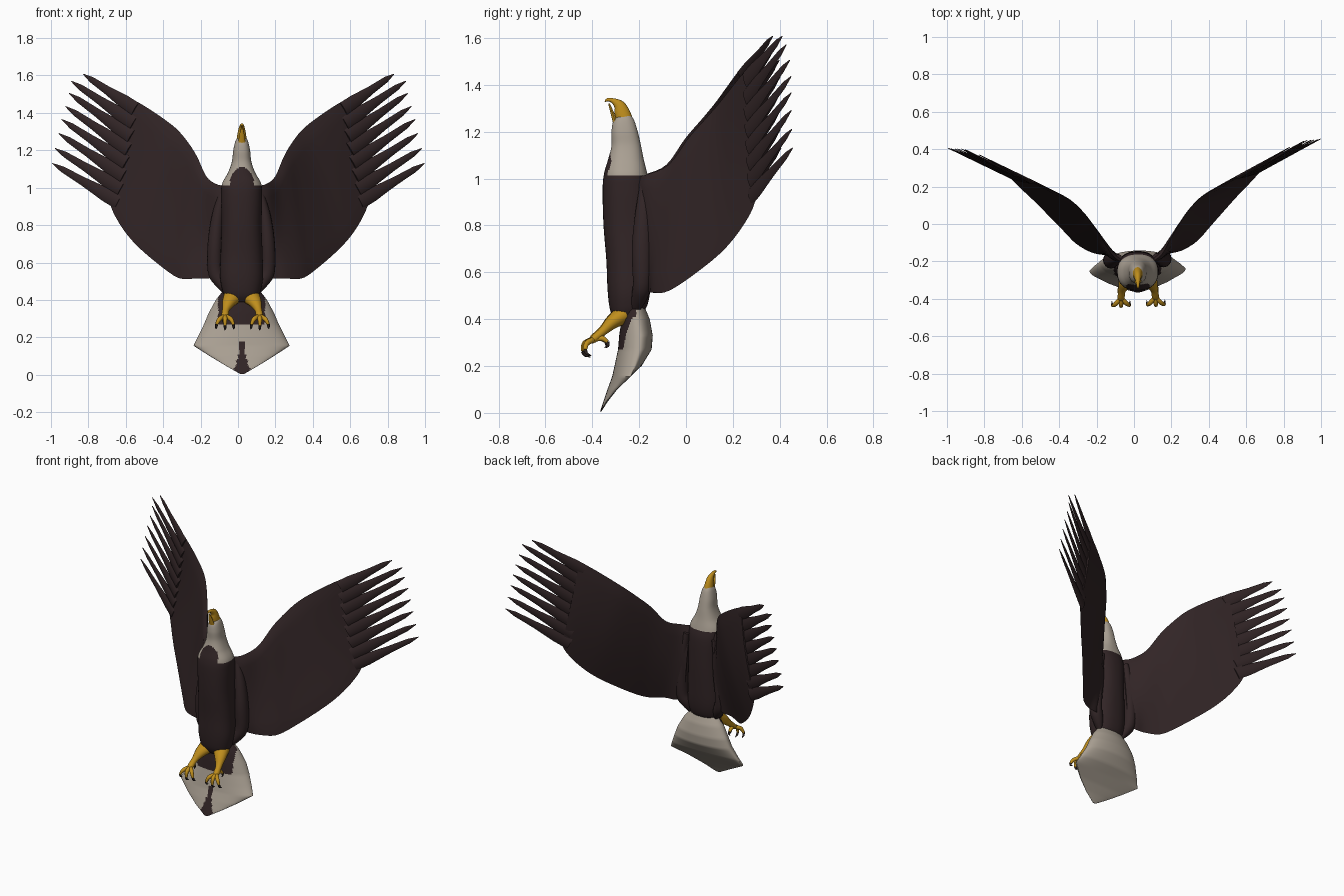
import bpy, bmesh, math
from mathutils import Vector, Matrix

if "Cube" in bpy.data.objects:
    bpy.data.objects.remove(bpy.data.objects["Cube"])


def material(name, rgb):
    m = bpy.data.materials.new(name)
    m.diffuse_color = (*rgb, 1)
    m.use_nodes = True
    m.node_tree.nodes["Principled BSDF"].inputs["Base Color"].default_value = m.diffuse_color
    return m


BROWN = material("dark brown plumage", (0.031, 0.018, 0.019))
WHITE = material("warm white plumage", (0.40, 0.35, 0.29))
YELLOW = material("golden yellow", (0.52, 0.27, 0.012))
CLAW = material("claw brown", (0.03, 0.02, 0.018))

# the whole bird is turned very slightly about z
PLACE = Matrix.Translation((0.013, 0, 0)) @ Matrix.Rotation(0.025, 4, 'Z')


def lerp(a, b, t):
    return [p + (q - p) * t for p, q in zip(a, b)]


def refine(rows, n, smooth=True):
    """Interpolate a table of rows, n steps per interval."""
    out = []
    for i in range(len(rows) - 1):
        p0, p1 = rows[max(i - 1, 0)], rows[i]
        p2, p3 = rows[i + 1], rows[min(i + 2, len(rows) - 1)]
        for k in range(n):
            t = k / n
            if smooth:
                out.append([0.5 * (2 * b + (c - a) * t + (2 * a - 5 * b + 4 * c - d) * t * t
                                   + (3 * b - a - 3 * c + d) * t ** 3)
                            for a, b, c, d in zip(p0, p1, p2, p3)])
            else:
                out.append(lerp(p1, p2, t))
    return out + [list(rows[-1])]


def loft(name, rings, mats, rule=None, angle=50):
    """Skin closed rings of points, cap the ends, colour faces by rule."""
    bm = bmesh.new()
    vs = [[bm.verts.new(p) for p in r] for r in rings]
    n = len(rings[0])
    for a, b in zip(vs, vs[1:]):
        for i in range(n):
            bm.faces.new((a[i], a[(i + 1) % n], b[(i + 1) % n], b[i]))
    bm.faces.new(vs[0])
    bm.faces.new(vs[-1])
    bmesh.ops.recalc_face_normals(bm, faces=bm.faces)
    if rule:
        for f in bm.faces:
            f.material_index = rule(f.calc_center_median(), f.normal)
    bm.transform(PLACE)
    me = bpy.data.meshes.new(name)
    bm.to_mesh(me)
    bm.free()
    ob = bpy.data.objects.new(name, me)
    bpy.context.collection.objects.link(ob)
    for m in mats:
        me.materials.append(m)
    bpy.ops.object.select_all(action='DESELECT')
    ob.select_set(True)
    bpy.context.view_layer.objects.active = ob
    bpy.ops.object.shade_smooth_by_angle(angle=math.radians(angle))
    return ob


def tube(name, rows, side, mat, seg=12, steps=4, smooth=True):
    """Elliptical tube; rows are x, y, z, half width along side, half depth."""
    rows = refine(rows, steps, smooth)
    pts = [Vector(r[:3]) for r in rows]
    rings = []
    for i, r in enumerate(rows):
        tan = (pts[min(i + 1, len(pts) - 1)] - pts[max(i - 1, 0)]).normalized()
        u = (Vector(side) - tan * tan.dot(Vector(side))).normalized()
        v = tan.cross(u)
        rings.append([pts[i] + u * r[3] * math.cos(a) + v * r[4] * math.sin(a)
                      for a in (2 * math.pi * k / seg for k in range(seg))])
    return loft(name, rings, [mat])


def spow(v, e):
    return math.copysign(abs(v) ** e, v)


# body, neck and head: z, front y, back y, half width
BODY = [(.39, -.30, -.22, .07), (.42, -.318, -.19, .09), (.46, -.328, -.165, .105),
        (.53, -.335, -.152, .115), (.65, -.34, -.147, .112), (.8, -.352, -.145, .107),
        (.95, -.356, -.15, .11), (1.02, -.35, -.165, .105), (1.08, -.333, -.18, .073),
        (1.14, -.318, -.192, .052), (1.2, -.318, -.206, .045), (1.25, -.308, -.222, .033),
        (1.275, -.275, -.24, .018)]
rings = []
for z, yf, yb, w in refine(BODY, 8):
    rings.append([(w * spow(math.cos(a), .85), (yf + yb) / 2 + (yb - yf) / 2 * spow(math.sin(a), .85), z)
                  for a in (2 * math.pi * k / 64 for k in range(64))])


def head_rule(c, n):
    limit = 1.01
    if c.y < -.27 and abs(c.x) < .065:      # dark bib on the throat
        limit += .1 * math.sqrt(1 - (c.x / .065) ** 2)
    return int(c.z > limit)


loft("body_and_head", rings, [BROWN, WHITE], head_rule)

# tail fan: z, half width, front y, back y, edge y
TAIL = [(.46, .09, -.26, -.18, -.22), (.40, .137, -.275, -.155, -.21), (.33, .175, -.285, -.142, -.2),
        (.27, .20, -.29, -.147, -.205), (.20, .235, -.305, -.19, -.225), (.155, .257, -.315, -.24, -.243),
        (.10, .172, -.335, -.295, -.30), (.05, .09, -.352, -.333, -.34), (.005, .012, -.367, -.362, -.364)]
rings = []
for z, w, yf, yb, ye in refine(TAIL, 6, False):
    rings.append([(w * math.cos(a), ye + ((yb if math.sin(a) > 0 else yf) - ye) * abs(math.sin(a)), z)
                  for a in (2 * math.pi * k / 96 for k in range(96))])


def tail_rule(c, n):
    if n.y > 0 and c.z > .1:
        return 0
    patch = c.z > .275 and abs(c.x) < .125
    stripe = n.y < 0 and c.z < .18 and abs(c.x) < .012 + .045 * (1 - c.z / .18) ** 2
    return int(patch or stripe)


loft("tail", rings, [WHITE, BROWN], tail_rule)

# beak, opened and pointing up
tube("upper_beak", [(0, -.258, 1.235, .030, .036), (0, -.272, 1.28, .024, .033), (0, -.285, 1.312, .018, .024),
                    (0, -.312, 1.332, .011, .011), (0, -.335, 1.336, .007, .007), (0, -.346, 1.328, .002, .002)],
     (1, 0, 0), YELLOW, 16)
tube("lower_beak", [(0, -.296, 1.225, .022, .012), (0, -.308, 1.26, .017, .009),
                    (0, -.32, 1.295, .011, .006), (0, -.329, 1.32, .004, .003)], (1, 0, 0), YELLOW)

# wing ribs: leading edge point, trailing edge point, thickness
RIBS = [(.09, -.20, 1.01, .12, -.18, .53, .03), (.135, -.165, 1.02, .175, -.16, .515, .045),
        (.185, -.08, 1.06, .24, -.15, .515, .045), (.235, 0, 1.17, .325, -.10, .515, .04),
        (.285, .07, 1.25, .40, -.02, .56, .035), (.345, .13, 1.32, .53, .12, .67, .03),
        (.44, .185, 1.392, .61, .2, .76, .024), (.53, .23, 1.45, .665, .257, .85, .018),
        (.58, .255, 1.475, .69, .28, .91, .012)]
# primary feather tips, top to bottom
TIPS = [(.83, .39, 1.607), (.895, .405, 1.57), (.905, .42, 1.505), (.925, .425, 1.435),
        (.945, .425, 1.365), (.96, .425, 1.29), (.98, .427, 1.21), (.995, .43, 1.13)]
WIDTHS = [(0, .040), (.2, .038), (.38, .030), (.55, .023), (.85, .016), (1, .002)]
N = 14

for s, label in ((1, "right"), (-1, "left")):
    flip = Vector((s, 1, 1))

    # wing panel
    ribs = refine(RIBS, 4)
    mids = [(Vector(r[:3]) + Vector(r[3:6])) / 2 for r in ribs]
    rings = []
    for i, r in enumerate(ribs):
        le, te = Vector(r[:3]), Vector(r[3:6])
        span = mids[min(i + 1, len(mids) - 1)] - mids[max(i - 1, 0)]
        nor = span.cross(le - te).normalized()
        if nor.y < 0:
            nor = -nor
        ring = []
        for k in range(2 * N):
            u = k / N if k <= N else 2 - k / N
            t = r[6] * .5 * (2.2 * math.sqrt(u) * (1 - u) + .1)
            p = le.lerp(te, u) + nor * (.012 * math.sin(math.pi * u) + (t if k <= N else -t))
            ring.append(p * flip)
        rings.append(ring)
    loft(label + "_wing", rings, [BROWN])

    # separated primary feathers
    le, te = Vector(RIBS[-1][:3]), Vector(RIBS[-1][3:6])
    for i, tip in enumerate(TIPS):
        tip = Vector(tip)
        root = le.lerp(te, (i + .5) / 8)
        root = root - (tip - root) * .12
        rows = [(*(root.lerp(tip, t) * flip), w, .009 * (1 - t) + .002) for t, w in WIDTHS]
        tube(f"{label}_primary_feather_{i + 1}", rows, (le - te) * flip, BROWN, 8, 2, False)

    # flank feathers between body and wing
    tube(label + "_flank", [(s * .10, -.18, .97, .02, .02), (s * .125, -.185, .85, .032, .035),
                            (s * .14, -.19, .7, .04, .045), (s * .14, -.19, .56, .04, .04),
                            (s * .115, -.2, .5, .035, .035), (s * .085, -.22, .44, .012, .02)],
         (1, 0, 0), BROWN, 16)

    # leg
    tube(label + "_leg", [(s * .05, -.275, .415, .05, .04), (s * .07, -.315, .388, .036, .03),
                          (s * .086, -.355, .35, .02, .019), (s * .092, -.392, .318, .019, .017),
                          (s * .092, -.408, .303, .012, .01)], (1, 0, 0), YELLOW, 16)

    # toes and hooked claws: knuckle, toe end, claw tip
    TOES = [((.062, -.425, .298), (.048, -.434, .268), (.045, -.408, .243)),
            ((.093, -.43, .297), (.093, -.438, .263), (.093, -.41, .238)),
            ((.122, -.425, .298), (.138, -.434, .27), (.142, -.408, .245)),
            ((.098, -.36, .318), (.10, -.338, .303), (.10, -.345, .278))]
    for i, (a, b, c) in enumerate(TOES):
        a, b, c = (Vector(p) * flip for p in (a, b, c))
        base = Vector((s * .092, -.392, .315))
        tube(f"{label}_toe_{i + 1}", [(*base, .012, .012), (*a, .012, .012), (*b, .008, .008)],
             (1, 0, 0), YELLOW, 10)
        bend = (b + c) / 2 + Vector((0, -.006 if i < 3 else .006, -.004))
        tube(f"{label}_claw_{i + 1}", [(*b, .008, .008), (*bend, .006, .006), (*c, .001, .001)],
             (1, 0, 0), CLAW, 8)
